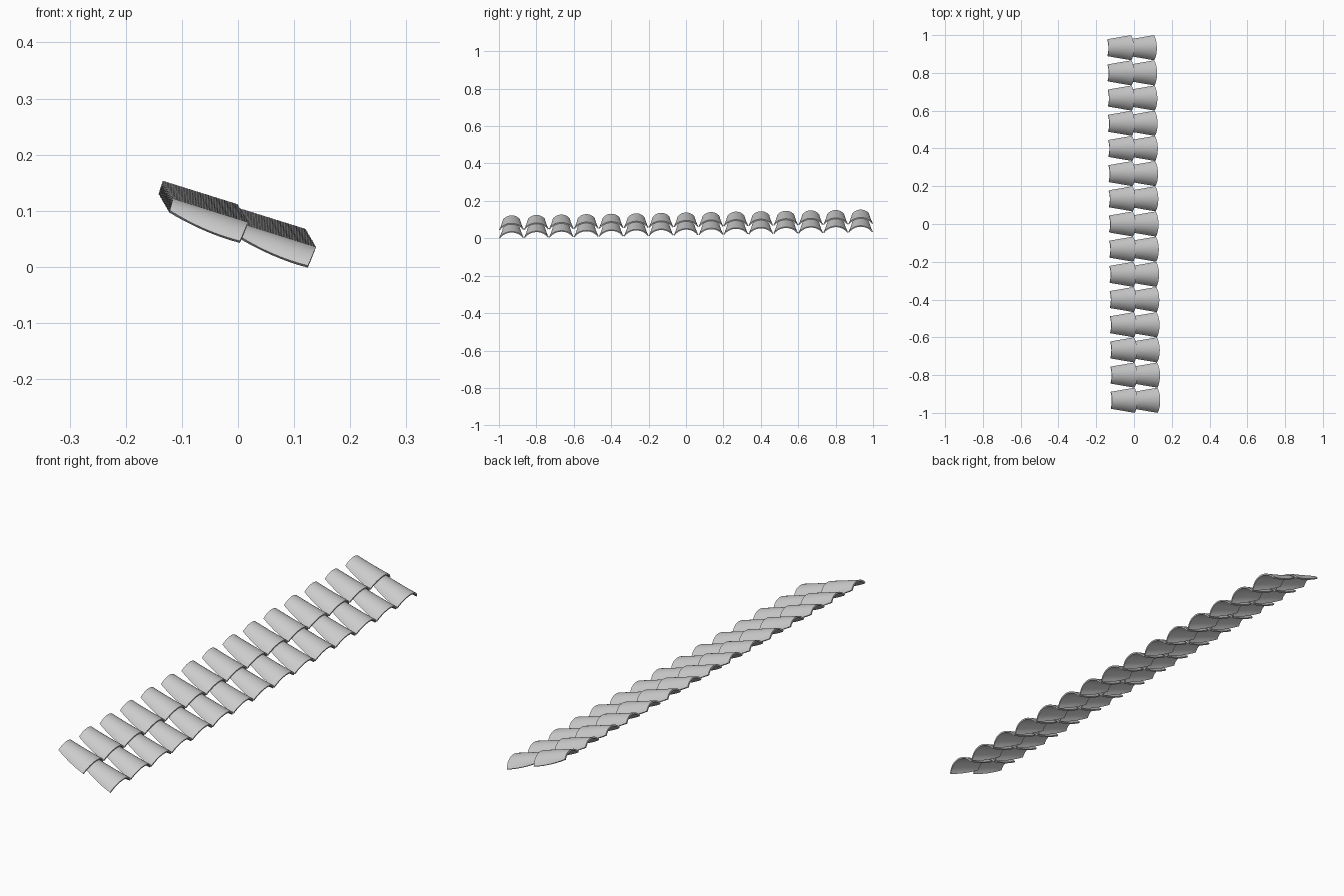
import bpy
import bmesh
import math
from mathutils import Vector

if "Cube" in bpy.data.objects:
    bpy.data.objects.remove(bpy.data.objects["Cube"])

COLUMNS = 15            # tiles along the row
PITCH = 2.0 / COLUMNS
SEGMENTS = 16           # around the arch
STEPS = 8               # along the tile
LEAN = Vector((-0.0096, 1.0, 0.0166))   # direction of the row

clay = bpy.data.materials.new("light grey clay")
clay.diffuse_color = (0.6, 0.6, 0.6, 1.0)
clay.use_nodes = True
clay.node_tree.nodes["Principled BSDF"].inputs["Base Color"].default_value = clay.diffuse_color


def lerp(a, b, t):
    return a + (b - a) * t


def tile_mesh():
    """Tapered barrel tile sloping down towards +x."""
    bm = bmesh.new()
    rows = []
    for i in range(STEPS + 1):
        t = i / STEPS
        sag = 0.006 * 4 * t * (1 - t)
        base = Vector((lerp(-0.131, -0.006, t), 0, lerp(0.117, 0.063, t) - sag))
        crown = Vector((lerp(-0.125, 0.009, t), 0, lerp(0.138, 0.096, t)))
        half = lerp(0.045, 0.0665, t)
        height = (crown - base).length
        # circular arc through both lower edges and the crown
        radius = (half ** 2 + height ** 2) / (2 * height)
        limit = math.asin(min(1, half / radius))
        row = []
        for j in range(SEGMENTS + 1):
            a = lerp(-limit, limit, j / SEGMENTS)
            rise = (radius * math.cos(a) - radius + height) / height
            p = base.lerp(crown, rise) + LEAN * (radius * math.sin(a))
            row.append(bm.verts.new(p))
        rows.append(row)
    for r0, r1 in zip(rows, rows[1:]):
        for j in range(SEGMENTS):
            bm.faces.new((r0[j], r1[j], r1[j + 1], r0[j + 1]))
    mesh = bpy.data.meshes.new("roof_tile")
    bm.to_mesh(mesh)
    bm.free()
    mesh.materials.append(clay)
    return mesh


tile = tile_mesh()

# two overlapping courses, the lower one tucked under the upper one
for course, offset in (("upper", Vector((0, 0, 0))),
                       ("lower", Vector((0.121, 0, -0.044)))):
    for k in range(COLUMNS):
        obj = bpy.data.objects.new(f"{course}_tile_{k + 1}", tile)
        obj.location = offset + LEAN * ((k - (COLUMNS - 1) / 2) * PITCH)
        bpy.context.collection.objects.link(obj)
        shell = obj.modifiers.new("thickness", 'SOLIDIFY')
        shell.thickness = 0.006
        shell.offset = -1
        obj.select_set(True)
        bpy.context.view_layer.objects.active = obj

bpy.ops.object.shade_smooth_by_angle(angle=math.radians(35))
# keep the rims crisp once thickness is added
for obj in bpy.context.selected_objects:
    edge = obj.modifiers.new("crisp rims", 'EDGE_SPLIT')
    edge.split_angle = math.radians(35)
